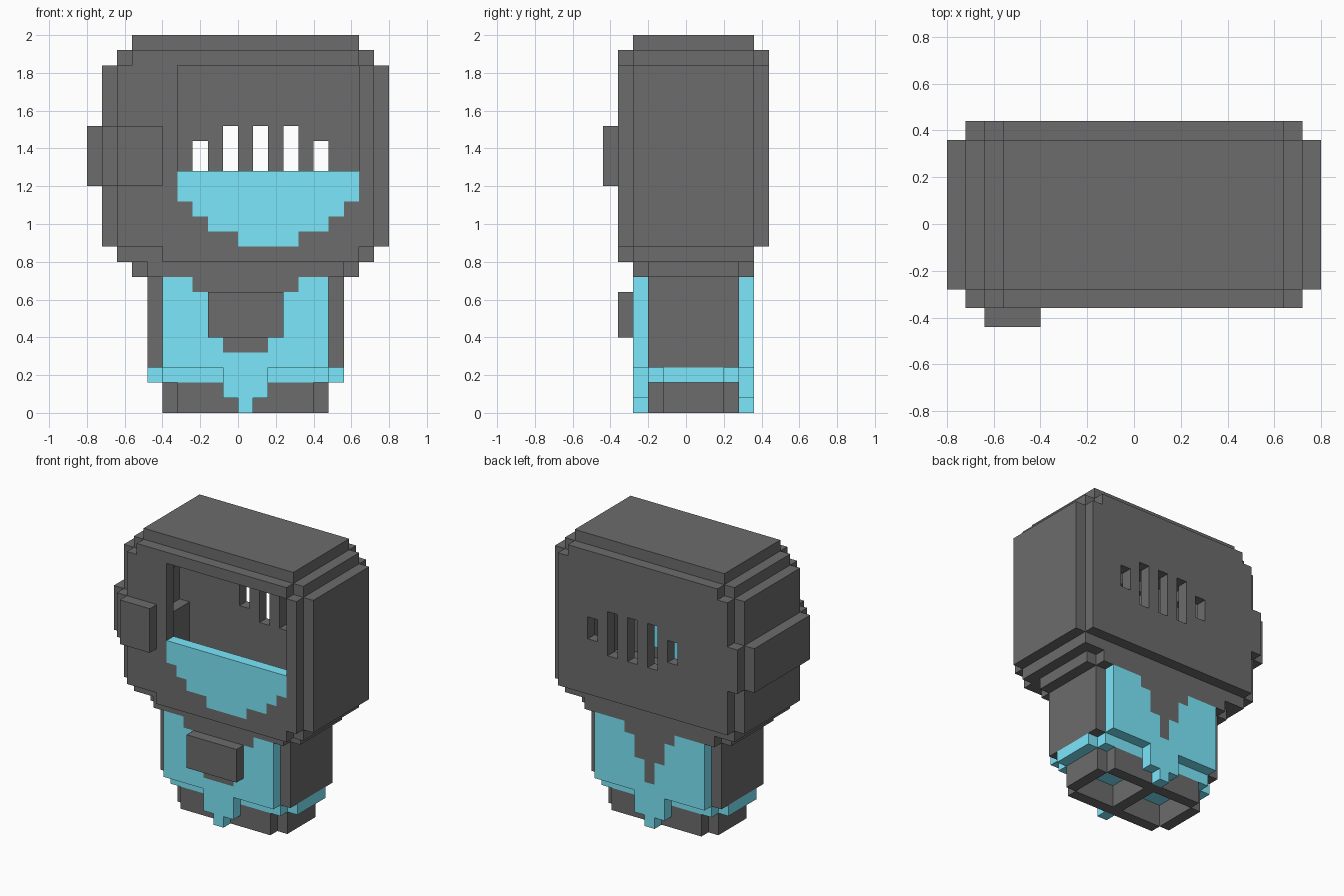
import bpy, bmesh, math
from mathutils import Vector

if "Cube" in bpy.data.objects:
    bpy.data.objects.remove(bpy.data.objects["Cube"])

U = 0.08                                  # one block of the grid
ORIGIN = Vector((-0.8, -0.44, 0.0))

cyan = bpy.data.materials.new("cyan")
cyan.diffuse_color = (0.20, 0.80, 0.96, 1)
cyan.use_nodes = True
cyan.node_tree.nodes["Principled BSDF"].inputs["Base Color"].default_value = cyan.diffuse_color
dark = bpy.data.materials.new("dark_grey")
dark.diffuse_color = (0.15, 0.15, 0.15, 1)
dark.use_nodes = True
dark.node_tree.nodes["Principled BSDF"].inputs["Base Color"].default_value = dark.diffuse_color


def cells(*boxes):
    """Grid cells covered by boxes given as (x0, x1, y0, y1, z0, z1)."""
    return {(x, y, z) for x0, x1, y0, y1, z0, z1 in boxes
            for x in range(x0, x1) for y in range(y0, y1) for z in range(z0, z1)}


def build(name, solid, mat=dark):
    """Skin a set of cells with outer faces and merge the flat areas."""
    bm = bmesh.new()
    verts = {}

    def vert(p):
        if p not in verts:
            verts[p] = bm.verts.new(ORIGIN + U * Vector(p))
        return verts[p]

    for c in sorted(solid):
        for axis in range(3):
            for side in (0, 1):
                n = list(c)
                n[axis] += 2 * side - 1
                if tuple(n) in solid:
                    continue
                a, b = (axis + 1) % 3, (axis + 2) % 3
                ring = []
                for da, db in ((0, 0), (1, 0), (1, 1), (0, 1)):
                    p = list(c)
                    p[axis] += side
                    p[a] += da
                    p[b] += db
                    ring.append(vert(tuple(p)))
                bm.faces.new(ring if side else ring[::-1])
    bmesh.ops.dissolve_limit(bm, angle_limit=math.radians(1),
                             verts=bm.verts[:], edges=bm.edges[:])
    me = bpy.data.meshes.new(name)
    bm.to_mesh(me)
    bm.free()
    me.materials.append(mat)
    ob = bpy.data.objects.new(name, me)
    bpy.context.collection.objects.link(ob)
    return ob


# Face panel: stepped bowl shape set flush in the front opening
face = cells((6, 18, 1, 2, 14, 16), (7, 17, 1, 2, 13, 14),
             (8, 16, 1, 2, 12, 13), (10, 14, 1, 2, 11, 12))
build("face_panel", face, cyan)

# Helmet: stepped rounded box, hollow, with front opening and rear slots
helmet = cells((1, 20, 2, 10, 11, 23), (2, 19, 1, 11, 11, 23),
               (2, 19, 2, 10, 10, 24), (3, 18, 1, 11, 23, 24),
               (3, 18, 2, 10, 24, 25), (5, 18, 1, 2, 10, 11),
               (4, 17, 2, 10, 9, 10), (3, 18, 3, 9, 9, 10))
helmet -= cells((2, 19, 2, 10, 11, 23), (4, 17, 3, 9, 10, 11),
                (3, 18, 2, 10, 23, 24), (6, 18, 1, 2, 16, 23))
for x, z0, z1 in ((7, 16, 18), (9, 15, 19), (11, 15, 19), (13, 15, 19), (15, 16, 18)):
    helmet -= cells((x, x + 1, 10, 11, z0, z1))
# recess in the shell behind the side band
helmet -= cells((1, 2, 2, 10, 15, 19), (2, 5, 1, 2, 15, 19))
build("helmet", helmet - face)

# Side band wrapping one side of the helmet
build("side_band", cells((0, 1, 2, 10, 15, 19), (1, 2, 1, 2, 15, 19),
                         (1, 2, 10, 11, 15, 19), (2, 5, 0, 1, 15, 19)))

# Torso core
build("torso", cells((4, 17, 3, 9, 3, 9)))

# Dark stepped collars on chest and back
collar_front = cells((7, 14, 2, 3, 8, 9), (8, 13, 2, 3, 5, 8), (9, 12, 2, 3, 4, 5))
collar_back = cells((8, 13, 9, 10, 8, 9), (9, 12, 9, 10, 6, 8), (10, 11, 9, 10, 4, 6))
build("collar_front", collar_front)
build("collar_back", collar_back)

# Cyan suit plates with the hanging tab, front and back
for name, y, collar in (("suit_front", 2, collar_front), ("suit_back", 9, collar_back)):
    plate = cells((5, 16, y, y + 1, 3, 9), (9, 12, y, y + 1, 1, 3),
                  (10, 11, y, y + 1, 0, 1))
    build(name, plate - collar, cyan)

# Chest block
build("chest_block", cells((8, 13, 1, 2, 5, 8)))

# Belt
build("belt", cells((4, 17, 4, 8, 2, 3), (5, 16, 3, 9, 2, 3)), cyan)

# Legs: two hollow wells sharing a middle wall
legs = cells((5, 16, 4, 8, 0, 2), (6, 15, 3, 9, 0, 2))
build("legs", legs - cells((6, 10, 4, 8, 0, 2), (11, 15, 4, 8, 0, 2)))
